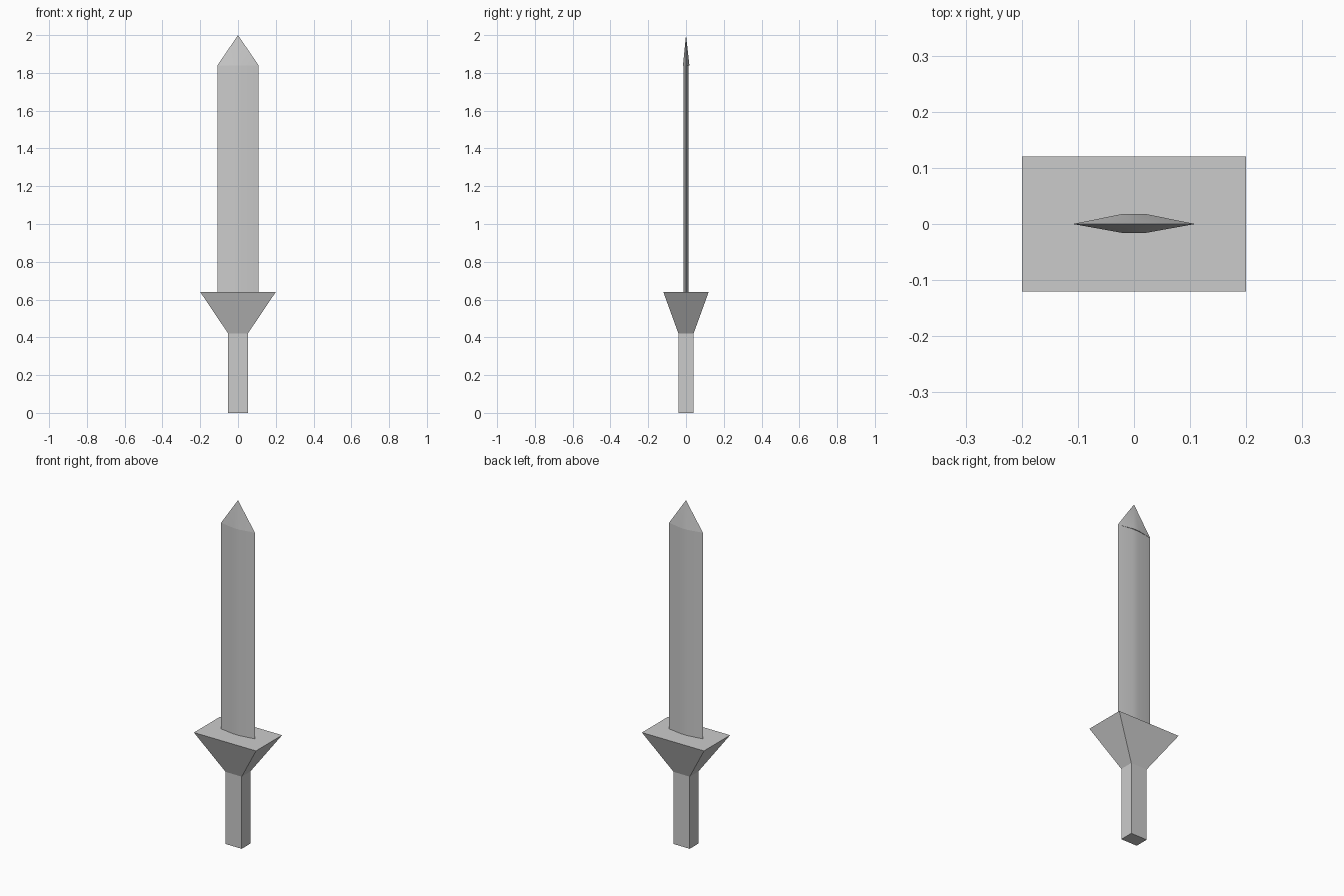
import bpy, bmesh, math

if "Cube" in bpy.data.objects:
    bpy.data.objects.remove(bpy.data.objects["Cube"])


def loft(name, rings, apex=None, smooth=False):
    """Skin a stack of (outline, z) rings; close the top with a cap or a point."""
    bm = bmesh.new()
    loops = [[bm.verts.new((x, y, z)) for x, y in outline] for outline, z in rings]
    n = len(loops[0])
    for low, high in zip(loops, loops[1:]):
        for i in range(n):
            j = (i + 1) % n
            bm.faces.new((low[i], low[j], high[j], high[i]))
    bm.faces.new(loops[0][::-1])
    if apex is None:
        bm.faces.new(loops[-1])
    else:
        point = bm.verts.new(apex)
        for i in range(n):
            bm.faces.new((loops[-1][i], loops[-1][(i + 1) % n], point))
    bmesh.ops.recalc_face_normals(bm, faces=bm.faces)
    mesh = bpy.data.meshes.new(name)
    bm.to_mesh(mesh)
    bm.free()
    obj = bpy.data.objects.new(name, mesh)
    bpy.context.collection.objects.link(obj)
    if smooth:
        bpy.ops.object.select_all(action='DESELECT')
        obj.select_set(True)
        bpy.context.view_layer.objects.active = obj
        bpy.ops.object.shade_smooth_by_angle(angle=math.radians(40))
    return obj


def rect(x, y):
    return [(-x, -y), (x, -y), (x, y), (-x, y)]


def blade_section(x, flat, y, dy=0.0):
    return [(-x, 0), (-flat, dy - y), (flat, dy - y), (x, 0), (flat, dy + y), (-flat, dy + y)]


# Square grip
loft("grip", [(rect(0.052, 0.04), 0), (rect(0.052, 0.04), 0.42)])

# Flared guard
loft("guard", [(rect(0.052, 0.04), 0.42), (rect(0.2, 0.12), 0.64)])

# Thin six-sided blade
section = blade_section(0.109, 0.02, 0.014)
loft("blade", [(section, 0.64), (section, 1.84)], smooth=True)

# Pointed tip, a touch thicker than the blade
loft("blade_tip", [(blade_section(0.109, 0.02, 0.017, 0.001), 1.84)],
     apex=(0, 0, 2.0), smooth=True)
